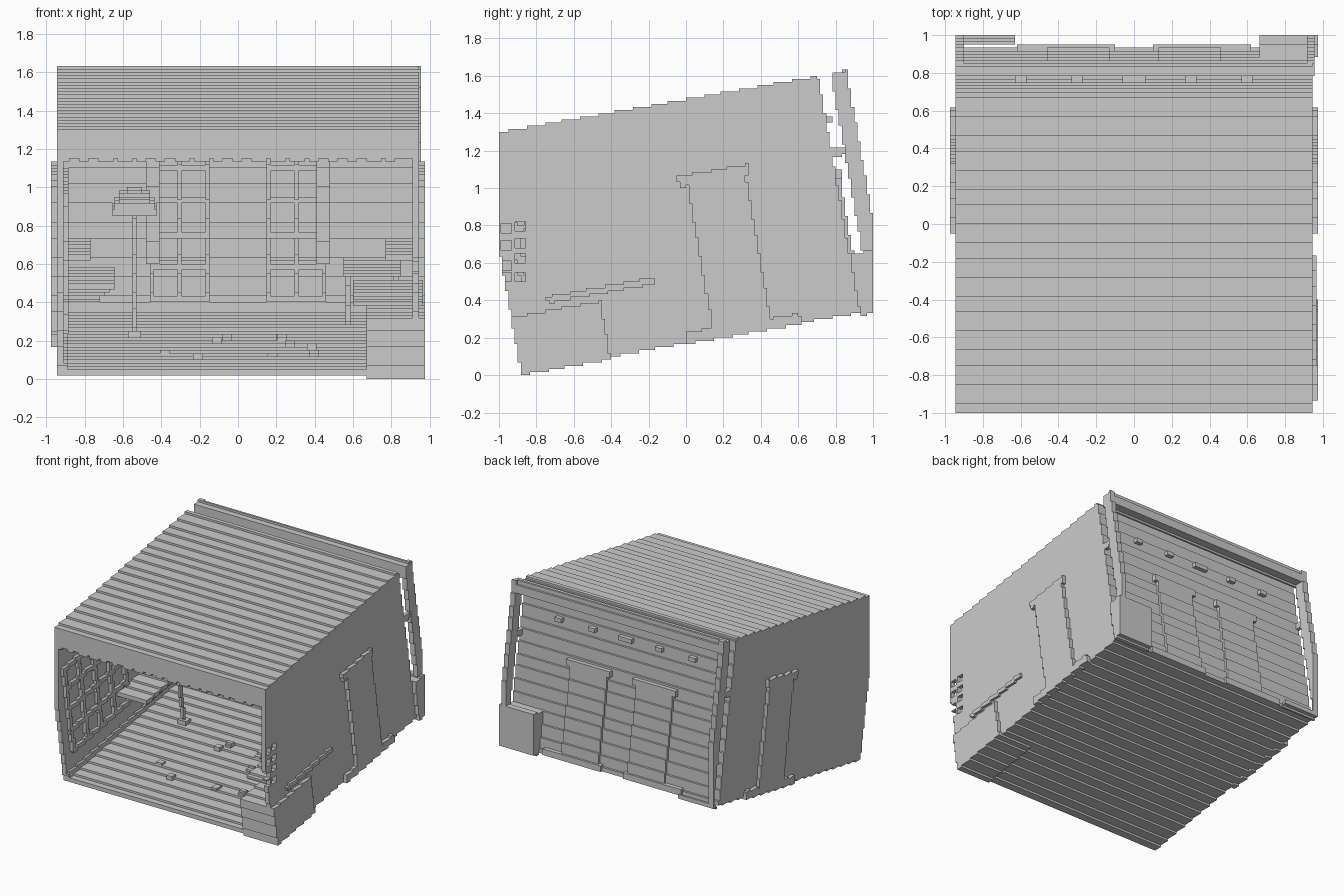
import bpy, bmesh, math, random

if "Cube" in bpy.data.objects:
    bpy.data.objects.remove(bpy.data.objects["Cube"])

U = 1 / 60                       # block size of the stepped look
T = math.radians(10)             # the whole room leans back by ten degrees
C, S = math.cos(T), math.sin(T)
DEPTH, HEIGHT = 1.84, 1.30
random.seed(3)


def world(a, h):
    """Room coordinates (depth, height) to world y, z."""
    return -0.88 + a * C - h * S, a * S + h * C


def slab(name, x0, x1, a0, a1, h0, h1):
    """Tilted box with its side profile turned into block steps, extruded along x."""
    pts = [world(a, h) for a, h in ((a0, h0), (a1, h0), (a1, h1), (a0, h1))]
    zs = [p[1] for p in pts]
    rows = []
    for k in range(math.floor(min(zs) / U), math.ceil(max(zs) / U)):
        z, ys = (k + 0.5) * U, []
        for (ya, za), (yb, zb) in zip(pts, pts[1:] + pts[:1]):
            if (za - z) * (zb - z) < 0:
                ys.append(ya + (yb - ya) * (z - za) / (zb - za))
        if len(ys) < 2:
            continue
        lo = max(-1, round(min(ys) / U) * U)
        hi = min(1, round(max(ys) / U) * U)
        if hi - lo < U / 2:
            if hi - lo < -1e-6:
                continue
            lo = hi - U
        if rows and abs(rows[-1][2] - lo) + abs(rows[-1][3] - hi) < 1e-6:
            rows[-1][1] = (k + 1) * U
        else:
            rows.append([k * U, (k + 1) * U, lo, hi])
    outline = []
    for z0, z1, lo, hi in rows:
        outline += [(hi, z0), (hi, z1)]
    for z0, z1, lo, hi in reversed(rows):
        outline += [(lo, z1), (lo, z0)]
    clean = [p for i, p in enumerate(outline)
             if abs(p[0] - outline[i - 1][0]) + abs(p[1] - outline[i - 1][1]) > 1e-6]
    bm = bmesh.new()
    face = bm.faces.new([bm.verts.new((x0, y, z)) for y, z in clean])
    ext = bmesh.ops.extrude_face_region(bm, geom=[face])
    bmesh.ops.translate(bm, vec=(x1 - x0, 0, 0),
                        verts=[v for v in ext["geom"] if isinstance(v, bmesh.types.BMVert)])
    bmesh.ops.recalc_face_normals(bm, faces=bm.faces)
    return finish(name, bm)


def finish(name, bm):
    me = bpy.data.meshes.new(name)
    bm.to_mesh(me)
    bm.free()
    ob = bpy.data.objects.new(name, me)
    bpy.context.collection.objects.link(ob)
    return ob


def boxes(name, bounds):
    """Several upright boxes in one object."""
    bm = bmesh.new()
    for x0, x1, y0, y1, z0, z1 in bounds:
        vs = bmesh.ops.create_cube(bm, size=1)["verts"]
        bmesh.ops.scale(bm, vec=(x1 - x0, y1 - y0, z1 - z0), verts=vs)
        bmesh.ops.translate(bm, vec=((x0 + x1) / 2, (y0 + y1) / 2, (z0 + z1) / 2), verts=vs)
    return finish(name, bm)


# room shell
slab("floor", -0.945, 0.945, 0, DEPTH, 0.015, 0.05)
slab("ceiling", -0.945, 0.945, -0.1, DEPTH, HEIGHT - 0.035, HEIGHT)
slab("back_wall", -0.945, 0.945, DEPTH - 0.035, DEPTH, 0.015, HEIGHT)
slab("left_wall", -0.945, -0.91, 0, DEPTH, 0.015, HEIGHT)
right_wall = slab("right_wall", 0.91, 0.945, 0, DEPTH, 0.015, HEIGHT)

# small openings near the front of the right wall
holes = []
for y, zs in ((-0.96, (0.52, 0.58, 0.69, 0.78)), (-0.885, (0.52, 0.62, 0.70, 0.79))):
    holes += [(0.88, 0.96, y - 0.028, y + 0.028, z - 0.02, z + 0.03) for z in zs]
cutter = boxes("opening_cutter", holes)
cutter.hide_render = True
cutter.hide_viewport = True
mod = right_wall.modifiers.new("openings", "BOOLEAN")
mod.operation = "DIFFERENCE"
mod.solver = "EXACT"
mod.object = cutter

# front fascia with a ragged fringe
boxes("front_fascia", [(-0.945, 0.945, -1, -0.965, 1.15, 1.30)])
boxes("fascia_fringe", [(x, x + random.choice((0.05, 0.08)), -1, -0.97, 1.133, 1.155)
                        for x in [-0.93 + 0.1 * i for i in range(18)]])

# side doors: leaf, lintel and base step standing proud of both walls
for s in (-1, 1):
    lo, hi = sorted((s * 0.93, s * 0.975))
    slab("side_door", lo, hi, 1.05, 1.365, 0.015, 0.85)
    slab("door_lintel", lo, hi, 1.005, 1.385, 0.84, 0.9)
    slab("door_base", lo, hi, 0.90, 1.52, 0.01, 0.07)

# double windows of the back wall, outside panels and inside glazing bars
A = DEPTH - 0.035
for s in (-1, 1):
    def span(name, x0, x1, *rest):
        slab(name, min(s * x0, s * x1), max(s * x0, s * x1), *rest)
    span("back_panel", 0.13, 0.46, DEPTH - 0.01, DEPTH + 0.02, 0.03, 0.75)
    span("back_lintel", 0.10, 0.49, DEPTH - 0.01, DEPTH + 0.035, 0.74, 0.79)
    span("back_step", 0.10, 0.62, DEPTH - 0.01, DEPTH + 0.02, 0.015, 0.06)
    for x in (0.15, 0.295, 0.44):
        span("window_post", x, x + 0.02, A - 0.03, A + 0.01, 0.09, 0.85)
    for h in (0.10, 0.27, 0.44, 0.61, 0.78):
        span("window_bar", 0.15, 0.46, A - 0.03, A + 0.01, h, h + 0.03)
    span("curtain", 0.41, 0.48, A - 0.05, A, 0.30, 0.85)

# outer frame behind the back wall
slab("frame_beam", -0.945, 0.945, 1.91, 1.99, 1.21, HEIGHT)
slab("frame_post_left", -0.945, -0.90, 1.91, 1.995, 0.0, HEIGHT)
slab("frame_post_right", 0.915, 0.955, 1.91, 1.995, 0.0, HEIGHT)
slab("frame_sill", -0.945, -0.63, 1.87, 1.97, 0.0, 0.03)
for x in (-0.945, 0.915):
    slab("frame_tie", x, x + 0.03, DEPTH - 0.01, 1.92, 0.86, 0.90)
for x in (-0.6, -0.3, -0.03, 0.03, 0.3, 0.6):
    slab("back_trim", x - 0.03, x + 0.03, DEPTH - 0.01, DEPTH + 0.035, 1.05, 1.08)

# cabinets on the right side, front and behind
slab("front_cabinet", 0.67, 0.975, 0.0, 0.485, 0.0, 0.315)
slab("rear_cabinet", 0.665, 0.975, DEPTH, 2.0, 0.0, 0.33)
slab("worktop", 0.60, 0.965, 0.205, 0.785, 0.355, 0.39)

# skirting
for x in (-0.915, 0.89):
    slab("side_skirting", x, x + 0.025, 0, DEPTH - 0.03, 0.04, 0.09)
slab("back_skirting", -0.91, 0.91, A - 0.025, A + 0.01, 0.04, 0.085)

# lattice on the left wall
for a in (0.08, 0.26, 0.44, 0.62, 0.8):
    slab("lattice_post", -0.915, -0.885, a, a + 0.035, 0.22, 0.95)
for h in (0.22, 0.40, 0.58, 0.76, 0.93):
    slab("lattice_rail", -0.915, -0.885, 0.08, 0.835, h, h + 0.035)

# side table on the left, wall shelves, desk and chair on the right
for i in range(4):
    slab("side_table", -0.91, -0.72 + 0.025 * i, 0.82 - 0.04 * i, 1.12 + 0.04 * i,
         0.27 + 0.025 * i, 0.30 + 0.025 * i)
slab("left_shelf", -0.91, -0.77, 1.2, 1.6, 0.42, 0.46)
slab("right_shelf", 0.77, 0.91, 1.2, 1.6, 0.42, 0.46)
slab("desk_top", 0.55, 0.85, 1.3, 1.65, 0.31, 0.345)
for x in (0.56, 0.81):
    for a in (1.32, 1.60):
        slab("desk_leg", x, x + 0.03, a, a + 0.03, 0.04, 0.32)

# floor lamp
LX = -0.54
slab("lamp_base", LX - 0.035, LX + 0.035, 0.95, 1.02, 0.04, 0.08)
slab("lamp_pole", LX - 0.01, LX + 0.01, 0.97, 1.0, 0.07, 0.75)
for i, r in enumerate((0.115, 0.105, 0.08, 0.04)):
    slab("lamp_shade", LX - r, LX + r, 0.985 - r, 0.985 + r, 0.71 + 0.03 * i, 0.745 + 0.03 * i)

# small things scattered on the floor
for i in range(10):
    x, a = random.uniform(-0.55, 0.5), random.uniform(0.3, 0.9)
    slab("floor_item", x, x + 0.05, a, a + 0.05, 0.04, 0.075)
